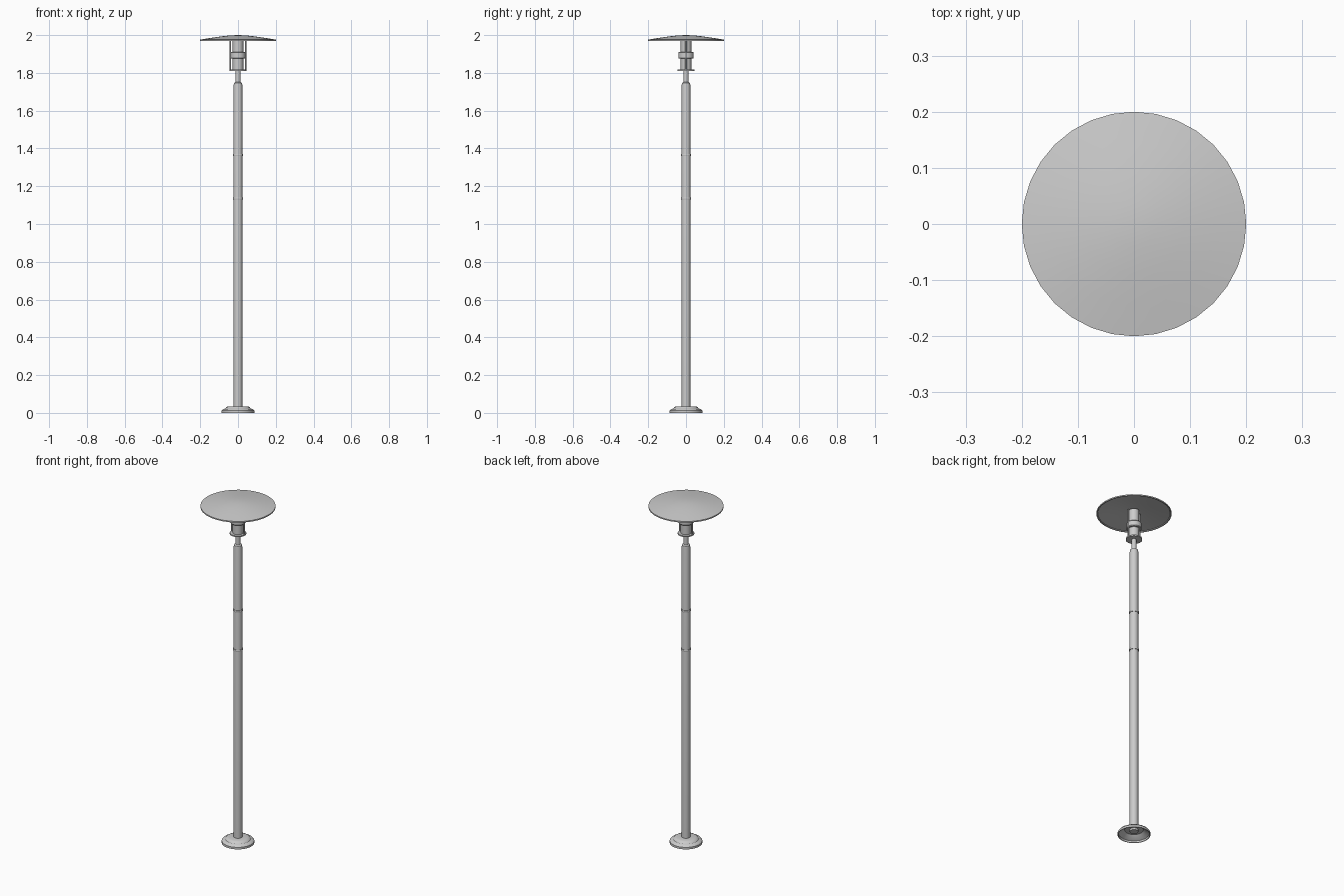
import bpy, bmesh, math
from math import cos, sin, pi

if "Cube" in bpy.data.objects:
    bpy.data.objects.remove(bpy.data.objects["Cube"])


def lathe(name, profile, sides=32, loc=(0, 0, 0)):
    """Spin an (r, z) profile about z; points with r = 0 become poles."""
    bm = bmesh.new()
    rings = []
    for r, z in profile:
        n = sides if r > 0 else 1
        rings.append([bm.verts.new((r * cos(2 * pi * i / sides),
                                    r * sin(2 * pi * i / sides), z)) for i in range(n)])
    for a, b in zip(rings, rings[1:]):
        for i in range(sides):
            j = (i + 1) % sides
            quad = [a[i % len(a)], a[j % len(a)], b[j % len(b)], b[i % len(b)]]
            face = list(dict.fromkeys(quad))
            if len(face) > 2:
                bm.faces.new(face)
    bmesh.ops.recalc_face_normals(bm, faces=bm.faces[:])
    mesh = bpy.data.meshes.new(name)
    bm.to_mesh(mesh)
    bm.free()
    ob = bpy.data.objects.new(name, mesh)
    bpy.context.collection.objects.link(ob)
    ob.location = loc
    bpy.ops.object.select_all(action='DESELECT')
    ob.select_set(True)
    bpy.context.view_layer.objects.active = ob
    bpy.ops.object.shade_smooth_by_angle(angle=math.radians(35))
    return ob


# Hollow stepped foot
lathe("base", [(0.023, 0.035), (0.05, 0.035), (0.062, 0.031), (0.068, 0.023),
               (0.080, 0.020), (0.087, 0.012), (0.087, 0), (0.083, 0),
               (0.083, 0.011), (0.064, 0.020), (0.05, 0.031), (0.023, 0.031)])

# Post with tapered neck
lathe("post", [(0, 0.02), (0.023, 0.02), (0.023, 1.735), (0.021, 1.747),
               (0.013, 1.752), (0.013, 1.815), (0, 1.815)], 24)

# Two collars around the post
for i, z in enumerate((1.135, 1.365)):
    lathe(f"collar_{i + 1}", [(0.022, -0.005), (0.026, -0.005), (0.0275, 0),
                              (0.026, 0.005), (0.022, 0.005)], 24, (0, 0, z))

# Lamp holder: plate, core, band
lathe("holder_plate", [(0, 1.811), (0.044, 1.811), (0.044, 1.818), (0, 1.818)])
lathe("lamp_core", [(0, 1.816), (0.028, 1.816), (0.028, 1.988), (0, 1.988)])
lathe("lamp_band", [(0.027, 1.876), (0.038, 1.876), (0.041, 1.880), (0.041, 1.907),
                    (0.038, 1.911), (0.027, 1.911)])

# Support rods on both sides
for side, x in (("left", -0.04), ("right", 0.04)):
    lathe(f"rod_{side}", [(0, 1.814), (0.004, 1.814), (0.004, 1.982), (0, 1.982)],
          12, (x, 0, 0))

# Shallow dished shade
lathe("shade", [(0, 2.0), (0.04, 1.9985), (0.09, 1.993), (0.145, 1.985), (0.2, 1.976),
                (0.2, 1.969), (0.194, 1.969), (0.192, 1.973), (0.145, 1.980),
                (0.09, 1.988), (0.04, 1.993), (0, 1.995)])
